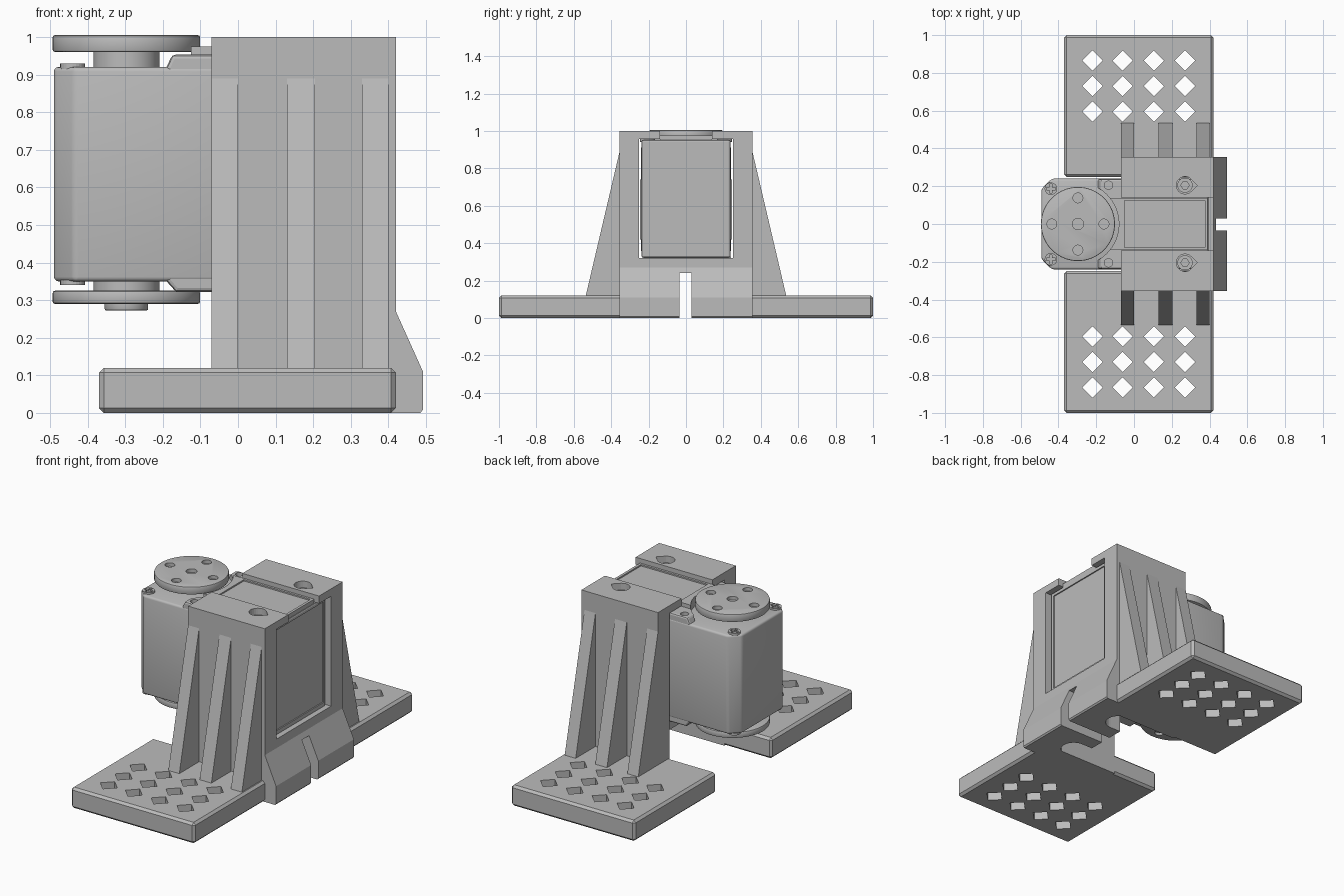
import bpy, bmesh, math
from mathutils import Vector

if "Cube" in bpy.data.objects:
    bpy.data.objects.remove(bpy.data.objects["Cube"])

grey = bpy.data.materials.new("plain_grey")
grey.diffuse_color = (0.5, 0.5, 0.5, 1)
grey.use_nodes = True
grey.node_tree.nodes["Principled BSDF"].inputs["Base Color"].default_value = grey.diffuse_color


def prism(name, pts, lo, hi, axis="z"):
    """Extrude a 2D outline along one axis (z: xy, y: xz, x: yz)."""
    place = {"z": lambda a, b, h: (a, b, h),
             "y": lambda a, b, h: (a, h, b),
             "x": lambda a, b, h: (h, a, b)}[axis]
    bm = bmesh.new()
    base = [bm.verts.new(place(a, b, lo)) for a, b in pts]
    top = [bm.verts.new(place(a, b, hi)) for a, b in pts]
    n = len(pts)
    bm.faces.new(base)
    bm.faces.new(top)
    for i in range(n):
        j = (i + 1) % n
        bm.faces.new((base[i], base[j], top[j], top[i]))
    bmesh.ops.recalc_face_normals(bm, faces=bm.faces)
    me = bpy.data.meshes.new(name)
    bm.to_mesh(me)
    bm.free()
    ob = bpy.data.objects.new(name, me)
    bpy.context.collection.objects.link(ob)
    me.materials.append(grey)
    return ob


def box(name, x0, x1, y0, y1, z0, z1):
    y0, y1 = sorted((y0, y1))
    return prism(name, [(x0, y0), (x1, y0), (x1, y1), (x0, y1)], z0, z1)


def ring(x, y, r, n=40):
    return [(x + r * math.cos(2 * math.pi * i / n),
             y + r * math.sin(2 * math.pi * i / n)) for i in range(n)]


def teardrop(x, y, r, tip):
    arc = [math.radians(40 + 280 * i / 20) for i in range(21)]
    return [(x + r * math.cos(a), y + r * math.sin(a)) for a in arc] + [(tip, y)]


def activate(ob):
    bpy.ops.object.select_all(action="DESELECT")
    ob.select_set(True)
    bpy.context.view_layer.objects.active = ob


def apply_mod(ob, kind, **settings):
    activate(ob)
    m = ob.modifiers.new("m", kind)
    for k, v in settings.items():
        setattr(m, k, v)
    bpy.ops.object.modifier_apply(modifier=m.name)


def bevel(ob, width, segments=1, angle=30):
    apply_mod(ob, "BEVEL", width=width, segments=segments,
              limit_method="ANGLE", angle_limit=math.radians(angle))


def combine(ob, others, operation="DIFFERENCE"):
    for c in others:
        apply_mod(ob, "BOOLEAN", operation=operation, solver="EXACT", object=c)
        bpy.data.objects.remove(c, do_unlink=True)


def smooth(ob):
    activate(ob)
    bpy.ops.object.shade_smooth_by_angle(angle=math.radians(30))


# ---- bracket: both sides ----
for s, side in ((1, "back"), (-1, "front")):
    # base plate with diamond holes
    plate = box("base_plate_" + side, -0.37, 0.42, s * 0.25, s * 1.0, 0, 0.12)
    bevel(plate, 0.013)
    holes = []
    for x in (-0.22, -0.06, 0.105, 0.27):
        for y in (0.595, 0.73, 0.865):
            holes.append(prism("hole", ring(x, s * y, 0.054, 4), -0.1, 0.3))
    combine(plate, holes)

    # tower wall with overhanging top lip
    wall = [(0.25, 0), (0.355, 0), (0.355, 1), (0.14, 1), (0.14, 0.957), (0.25, 0.957)]
    tower = prism("tower_" + side, [(s * a, b) for a, b in wall], -0.07, 0.42, "x")
    combine(tower, [prism("hole", teardrop(0.27, s * 0.205, 0.046, 0.335), 0.9, 1.1)])

    # tapered ribs
    for i, (x0, x1) in enumerate(((-0.07, 0.0), (0.13, 0.205), (0.33, 0.4))):
        tri = [(s * 0.35, 0.11), (s * 0.538, 0.11), (s * 0.355, 0.89), (s * 0.35, 0.89)]
        prism(f"rib_{side}_{i}", tri, x0, x1, "x")

# ---- cross bar with sloped foot, slot and screw pockets ----
foot = [(0.2, 0), (0.485, 0), (0.492, 0.008), (0.492, 0.11), (0.42, 0.27),
        (0.42, 0.322), (0.2, 0.322)]
bar = prism("cross_bar", foot, -0.355, 0.355, "y")
cuts = [box("slot", 0.1, 0.6, -0.035, 0.03, -0.1, 0.24)]
for s in (1, -1):
    cuts.append(prism("pocket", ring(0.27, s * 0.19, 0.07), -0.1, 0.25))
    cuts.append(box("pocket_mouth", 0.1, 0.27, s * 0.12, s * 0.26, -0.1, 0.25))
combine(bar, cuts)

# ---- motor: front housing with clipped corners ----
outline = [(-0.49, -0.185), (-0.435, -0.24), (0.0, -0.24), (0.0, 0.24),
           (-0.435, 0.24), (-0.49, 0.185)]
housing = prism("motor_housing", outline, 0.35, 0.92)
bevel(housing, 0.012, 3)
smooth(housing)

# ---- motor: taller rear housing, hollowed around the discs ----
side_view = [(-0.19, 0.92), (-0.175, 0.953), (0.395, 0.953), (0.395, 0.322),
             (-0.165, 0.322), (-0.19, 0.35)]
rear = prism("motor_rear", side_view, -0.238, 0.238, "y")
bevel(rear, 0.01, 2, 60)
cuts = [prism("disc_gap", ring(-0.3, 0, 0.22, 64), 0.92, 1.1),
        prism("disc_gap", ring(-0.3, 0, 0.22, 64), 0.2, 0.35)]
for s in (1, -1):
    cuts.append(prism("hole", ring(-0.135, s * 0.205, 0.022, 20), 0.925, 1.1))
# recessed rear panel
cuts.append(box("panel", 0.388, 0.5, -0.215, 0.215, 0.35, 0.93))
combine(rear, cuts)

# raised cover on top, with an inset panel
cover = box("top_cover", -0.125, 0.39, -0.138, 0.138, 0.94, 0.975)
combine(cover, [prism("disc_gap", ring(-0.3, 0, 0.22, 64), 0.9, 1.1),
                box("panel", -0.05, 0.375, -0.125, 0.125, 0.967, 1.1)])

# side pads and mounting screws
for s, side in ((1, "back"), (-1, "front")):
    box("side_pad_" + side, 0.0, 0.38, s * 0.23, s * 0.245, 0.42, 0.74)
    bolt = prism("mount_screw_" + side, ring(0.27, s * 0.205, 0.04, 24), 0.94, 0.965)
    combine(bolt, [prism("socket", ring(0.27, s * 0.205, 0.022, 6), 0.95, 1)])
    # cross-head corner screws
    for z0, z1, end in ((0.915, 0.93, "top"), (0.34, 0.353, "bottom")):
        x, y = -0.44, s * 0.187
        screw = prism(f"corner_screw_{end}_{side}", ring(x, y, 0.033, 24), z0, z1)
        if end == "top":
            combine(screw, [box("slot", x - .024, x + .024, y - .007, y + .007, .921, 1),
                            box("slot", x - .007, x + .007, y - .024, y + .024, .921, 1)])

# cable sockets under the motor
for i, (x, y) in enumerate(((-0.02, 0.19), (0.04, 0.02))):
    sock = box(f"cable_socket_{i}", x - 0.04, x + 0.04, y - 0.05, y + 0.05, 0.275, 0.33)
    combine(sock, [box("hole", x - 0.025, x + 0.025, y - 0.035, y + 0.035, 0.2, 0.3)])

# ---- output discs and hubs ----
def disc(name, r, z0, z1, chamfer=0.0, holes=0, z_cut=(0, 0)):
    ob = prism(name, ring(-0.297, 0, r, 64), z0, z1)
    if chamfer:
        bevel(ob, chamfer, 2, 45)
    cutters = []
    for i in range(holes):
        a = i * math.pi / 2
        cutters.append(prism("hole", ring(-0.297 + 0.138 * math.cos(a),
                                          0.138 * math.sin(a), 0.026, 24), *z_cut))
    if holes:
        cutters.append(prism("hole", ring(-0.297, 0, 0.03, 24), *z_cut))
    combine(ob, cutters)
    smooth(ob)


disc("top_hub", 0.088, 0.91, 0.965)
disc("top_disc", 0.196, 0.96, 1.005, 0.006, 4, (0.985, 1.1))
disc("bottom_hub", 0.088, 0.32, 0.36)
disc("bottom_disc", 0.196, 0.29, 0.325, 0.006, 4, (0.2, 0.305))
disc("bottom_cap", 0.058, 0.272, 0.31, 0.005)
